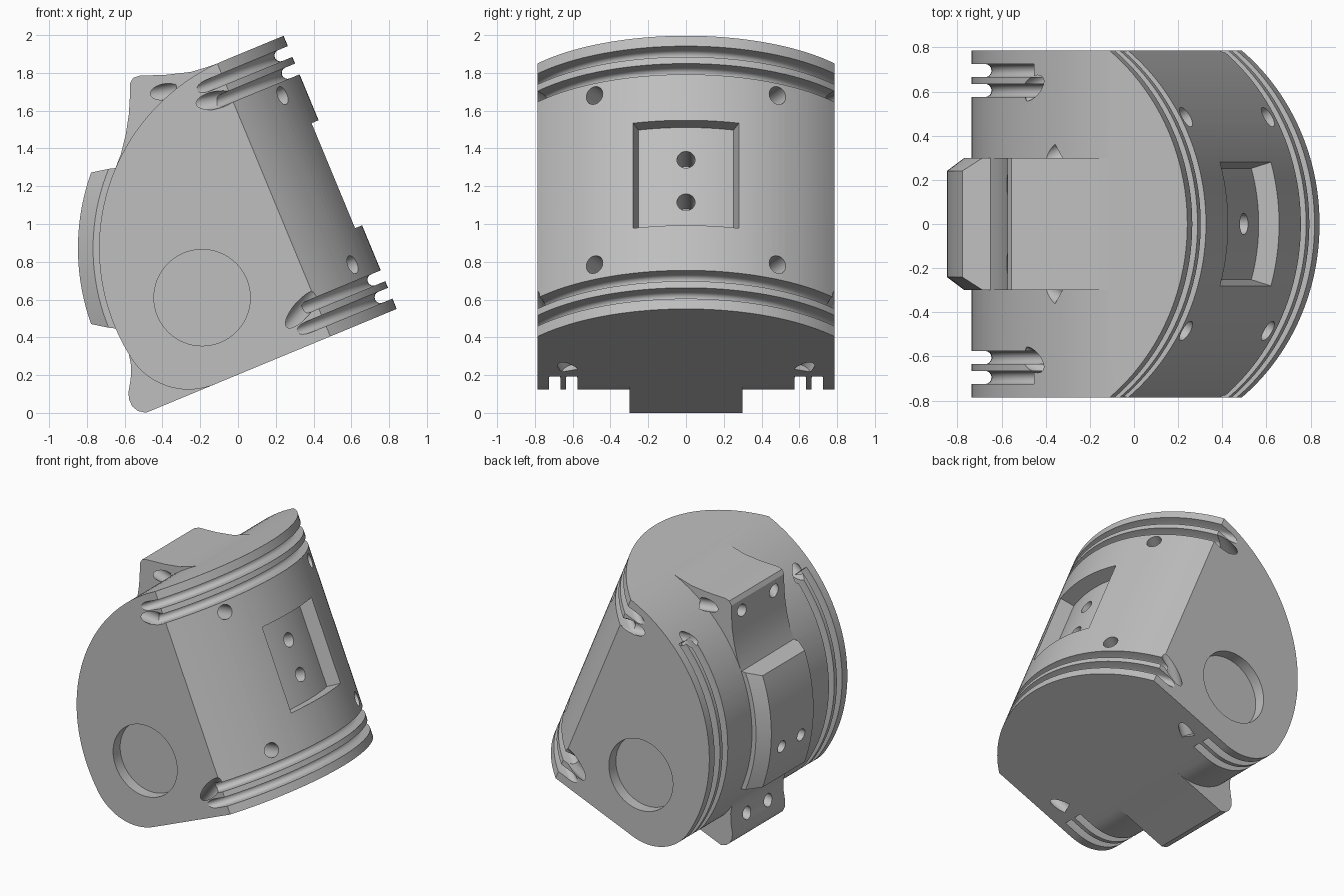
import bpy, bmesh, math
from math import sin, cos, radians, asin, pi
from mathutils import Vector, Matrix

if "Cube" in bpy.data.objects:
    bpy.data.objects.remove(bpy.data.objects["Cube"])

# The part is modelled upright as (u, y, v), then tilted about y
TILT = Matrix.Rotation(radians(-22.5), 4, 'Y')
UNTILT = TILT.inverted()
BOTTOM, TOP, SIDE = 0.187, 1.752, 0.785
AXIS = -0.013                                   # front cylinder axis, radius 1
BIG, BIG_R = (0.65, 0.674), 1.078               # large back arc
SMALL, SMALL_R = (-0.057, 0.547), 0.36          # lower back arc
JOIN = 190.2                                    # angle where the arcs meet


def upright(x, y, z):
    return UNTILT @ Vector((x, y, z))


def arc(centre, r, a, b, n):
    """Points with outward normals along an arc, angles in degrees."""
    out = []
    for i in range(n + 1):
        t = radians(a + (b - a) * i / n)
        d = Vector((cos(t), 0, sin(t)))
        out.append((Vector((centre[0], 0, centre[1])) + d * r, d))
    return out


def loft(name, rings):
    """Closed solid through a row of equal rings, capped at both ends."""
    bm = bmesh.new()
    rows = [[bm.verts.new(p) for p in ring] for ring in rings]
    n = len(rows[0])
    for a, b in zip(rows, rows[1:]):
        for i in range(n):
            j = (i + 1) % n
            bm.faces.new((a[i], a[j], b[j], b[i]))
    bm.faces.new(rows[0])
    bm.faces.new(rows[-1])
    bmesh.ops.recalc_face_normals(bm, faces=bm.faces)
    mesh = bpy.data.meshes.new(name)
    bm.to_mesh(mesh)
    bm.free()
    obj = bpy.data.objects.new(name, mesh)
    bpy.context.collection.objects.link(obj)
    return obj


def prism(name, outline, half):
    return loft(name, [[Vector((p[0], y, p[2])) for p in outline] for y in (-half, half)])


def rod(name, p, q, r, n=32):
    p, q = Vector(p), Vector(q)
    turn = (q - p).to_track_quat('Z', 'Y')
    circle = [turn @ Vector((r * cos(2 * pi * i / n), r * sin(2 * pi * i / n), 0)) for i in range(n)]
    return loft(name, [[c + e for c in circle] for e in (p, q)])


def groove(name, path, side, width, depth):
    """Round-bottomed slot swept along points with normals."""
    r = width / 2
    section = [(0.06, r), (0.06, -r)]
    section += [(r - depth - r * sin(pi * i / 8), -r * cos(pi * i / 8)) for i in range(9)]
    return loft(name, [[p + d * off + side * lat for off, lat in section] for p, d in path])


def combine(obj, tool, operation='DIFFERENCE'):
    mod = obj.modifiers.new("combine", 'BOOLEAN')
    mod.operation, mod.solver, mod.object = operation, 'EXACT', tool
    bpy.context.view_layer.objects.active = obj
    bpy.ops.object.modifier_apply(modifier=mod.name)
    bpy.data.objects.remove(tool)


# Body: side outline with the rounded back, trimmed by the front cylinder
back = arc(BIG, BIG_R, 90, JOIN, 40) + arc(SMALL, SMALL_R, JOIN, 270, 20)[1:]
outline = [Vector((1.3, 0, TOP))] + [p for p, d in back] + [Vector((1.3, 0, BOTTOM))]
body = prism("piston_body", outline, SIDE)
combine(body, rod("front_cylinder", (AXIS, 0, -0.2), (AXIS, 0, 2.2), 1.0, 160), 'INTERSECT')

# Upper and lower lugs on the back
upper = [(-0.06, 1.868), (-0.15, 1.835), (-0.25, 1.805), (-0.38, 1.79), (-0.52, 1.785),
         (-0.555, 1.774), (-0.572, 1.745), (-0.572, 1.68), (-0.578, 1.58), (-0.595, 1.47),
         (-0.62, 1.37), (-0.655, 1.28), (-0.4, 1.2), (0, 1.75)]
combine(body, prism("upper_lug", [upright(x, 0, z) for x, z in upper], 0.3), 'UNION')
lower = [(-0.53, 0.01), (-0.56, 0.035), (-0.577, 0.07), (-0.58, 0.11), (-0.568, 0.18),
         (-0.566, 0.25), (-0.58, 0.325), (-0.3, 0.45)]
foot = [Vector((0.1, 0, BOTTOM)), Vector((-0.45, 0, BOTTOM))]
combine(body, prism("lower_lug", foot + [upright(x, 0, z) for x, z in lower], 0.3), 'UNION')

# Curved back pad with chamfered sides and ends
section = [(1.0, -0.3), (1.11, -0.3), (1.19, -0.24), (1.19, 0.24), (1.11, 0.3), (1.0, 0.3)]
rings = []
for k in range(-10, 11):
    ring = []
    for r, y in section:
        t = radians(157.5 + k / 10 * (19.7 + (1.19 - r) * 32))
        ring.append(Vector((BIG[0] + r * cos(t), y, BIG[1] + r * sin(t))))
    rings.append(ring)
combine(body, loft("back_pad", rings), 'UNION')

# Ring grooves across the front cylinder, two near each end
for end, inward in ((BOTTOM, 1), (TOP, -1)):
    for step in (0.09, 0.19):
        path = []
        for i in range(61):
            t = radians(-60 + 2 * i)
            d = Vector((cos(t), sin(t), 0))
            path.append((Vector((AXIS, 0, end + inward * step)) + d, d))
        combine(body, groove("front_groove", path, Vector((0, 0, 1)), 0.062, 0.087))

# Grooves around the back, two near each side
down = Vector((0, 0, -1))
track = arc(BIG, BIG_R, 115, JOIN, 36) + arc(SMALL, SMALL_R, JOIN, 270, 20)[1:]
track.append((Vector((0.05, 0, BOTTOM)), down))
for y in (-0.695, -0.605, 0.605, 0.695):
    path = [(p + Vector((0, y, 0)), d) for p, d in track]
    combine(body, groove("back_groove", path, Vector((0, 1, 0)), 0.06, 0.09))

# Front pocket with radial walls
half = asin(0.28)
fan = [half * (i / 8 - 1) for i in range(17)]
pocket = [(AXIS + 0.9 * cos(t), 0.9 * sin(t)) for t in fan]
pocket += [(AXIS + 1.1 * cos(t), 1.1 * sin(t)) for t in reversed(fan)]
combine(body, loft("pocket", [[Vector((u, y, v)) for u, y in pocket] for v in (0.666, 1.268)]))
for v in (0.84, 1.083):
    combine(body, rod("pocket_hole", (1.05, 0, v), (0.68, 0, v), 0.048))

# Holes repeated on both sides
for s in (-1, 1):
    combine(body, rod("pin_recess", upright(-0.19, s * 0.705, 0.61),
                      upright(-0.19, s * 0.9, 0.61), 0.255, 64))
    a = s * asin(0.485)
    for v in (0.493, 1.462):
        combine(body, rod("corner_hole", (AXIS + 1.1 * cos(a), 1.1 * sin(a), v),
                          (AXIS + 0.75 * cos(a), 0.75 * sin(a), v), 0.05))
    # slanted passages joining front and back grooves
    for p, q in (((0.525, 0.785, 1.575), (0.17, 0.61, 1.645)),
                 ((0.525, 0.785, 0.377), (0.17, 0.63, 0.2))):
        p, q = Vector((p[0], s * p[1], p[2])), Vector((q[0], s * q[1], q[2]))
        d = (q - p).normalized()
        combine(body, rod("passage", p - d * 0.2, q + d * 0.04, 0.046))
    # bolt holes in the lugs and the pad
    for name, p, q, r in (("upper_hole", (-0.62, 0.153, 1.66), (-0.34, 0.328, 1.708), 0.042),
                          ("lower_hole", (-0.7, 0.12, 0.17), (-0.35, 0.12, 0.21), 0.045),
                          ("pad_hole", (-0.95, 0.11, 0.72), (-0.6, 0.11, 0.75), 0.043)):
        combine(body, rod(name, upright(p[0], s * p[1], p[2]), upright(q[0], s * q[1], q[2]), r))

# Finish: tilt, colour and shading
body.data.transform(TILT)
metal = bpy.data.materials.new("light_grey")
metal.use_nodes = True
grey = (0.52, 0.52, 0.52, 1)
metal.diffuse_color = grey
metal.node_tree.nodes["Principled BSDF"].inputs["Base Color"].default_value = grey
body.data.materials.clear()
body.data.materials.append(metal)
for poly in body.data.polygons:
    poly.material_index = 0
bpy.ops.object.select_all(action='DESELECT')
body.select_set(True)
bpy.context.view_layer.objects.active = body
bpy.ops.object.shade_smooth_by_angle(angle=radians(30))
